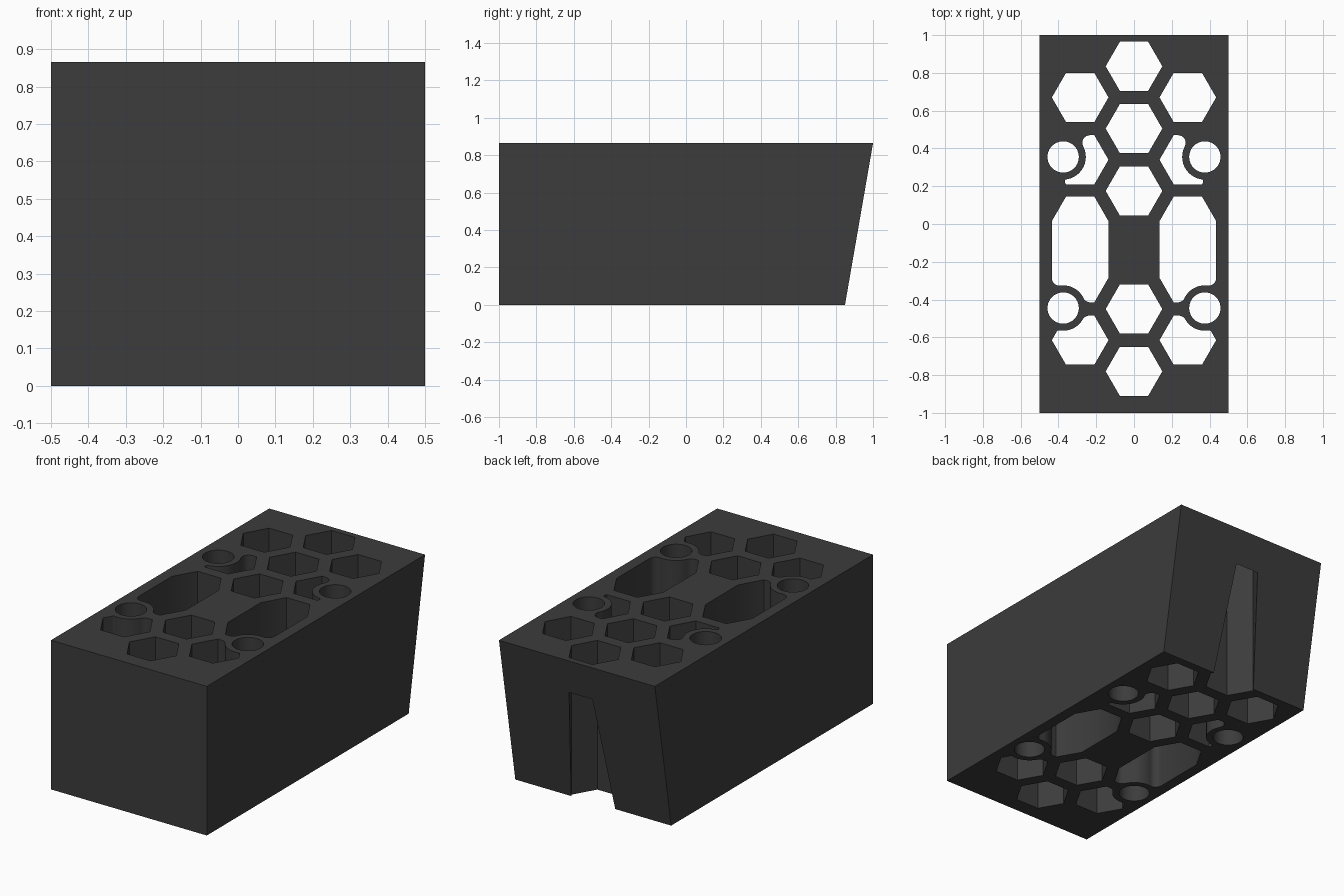
import bpy, bmesh, math
from mathutils import Vector

if "Cube" in bpy.data.objects:
    bpy.data.objects.remove(bpy.data.objects["Cube"])

H = 0.865            # block height
HEX = 0.15           # hexagon corner radius
APO = 0.13           # hexagon half height across flats
BOSS = 0.12          # outer radius of the wall round each bore
BORE = 0.083         # bore radius


def ring(cx, cy, r, n):
    return [Vector((cx + r * math.cos(2 * math.pi * i / n),
                    cy + r * math.sin(2 * math.pi * i / n))) for i in range(n)]


def arc(c, a, b, steps):
    """Points on the shorter arc round c from a to b."""
    a0 = math.atan2(a.y - c.y, a.x - c.x)
    turn = math.atan2(b.y - c.y, b.x - c.x) - a0
    turn = (turn + math.pi) % (2 * math.pi) - math.pi
    r = (a - c).length
    return [c + r * Vector((math.cos(a0 + turn * i / steps), math.sin(a0 + turn * i / steps)))
            for i in range(steps + 1)]


def fillet(boss, p, angle, r, side):
    """Fillet between a straight wall and a boss: centre, wall point, boss point."""
    n = Vector((math.cos(math.radians(angle)), math.sin(math.radians(angle))))
    off = r - (boss - p).dot(n)
    along = math.sqrt((BOSS + r) ** 2 - off ** 2)
    c = boss + n * off + Vector((-n.y, n.x)) * side * along
    return c, c - n * r, boss + (c - boss) * BOSS / (BOSS + r)


def notched(boss, first, second, corners):
    """Pocket outline with a boss bulging into it."""
    boss = Vector(boss)
    c1, w1, b1 = fillet(boss, Vector(first[0]), first[1], first[2], 1)
    c2, w2, b2 = fillet(boss, Vector(second[0]), second[1], second[2], -1)
    return (arc(c1, w1, b1, 8) + arc(boss, b1, b2, 12)[1:-1] + arc(c2, b2, w2, 8)
            + [Vector(p) for p in corners])


# Outlines of the openings on the centre line
outlines = [ring(0, y, HEX, 6) for y in (0.835, 0.505, 0.175, -0.45, -0.78)]

# Outlines on the left, mirrored to the right
left = [
    ring(-0.285, 0.67, HEX, 6),
    ring(-0.375, 0.355, BORE, 40),
    ring(-0.375, -0.445, BORE, 40),
    # upper notched hexagon
    notched((-0.375, 0.355), ((-0.21, 0.47), -90, 0.04), ((-0.36, 0.21), 30, 0.012),
            [(-0.36, 0.21), (-0.21, 0.21), (-0.135, 0.34), (-0.21, 0.47)]),
    # long slot
    notched((-0.375, -0.445), ((-0.435, 0), 0, 0.04), ((-0.21, -0.415), 90, 0.04),
            [(-0.21, -0.415), (-0.135, -0.285), (-0.135, 0.015),
             (-0.21, 0.145), (-0.36, 0.145), (-0.435, 0.015)]),
    # lower notched hexagon
    notched((-0.375, -0.445), ((-0.21, -0.485), -90, 0.04), ((-0.435, -0.615), -30, 0.012),
            [(-0.435, -0.615), (-0.36, -0.745), (-0.21, -0.745),
             (-0.135, -0.615), (-0.21, -0.485)]),
]
for o in left:
    outlines += [o, [Vector((-p.x, p.y)) for p in reversed(o)]]


def prisms(name, loops, offset):
    """Object made of closed 3D loops, each extruded by an offset."""
    bm = bmesh.new()
    for loop in loops:
        a = [bm.verts.new(p) for p in loop]
        b = [bm.verts.new(Vector(p) + Vector(offset)) for p in loop]
        bm.faces.new(a[::-1])
        bm.faces.new(b)
        for i in range(len(a)):
            j = (i + 1) % len(a)
            bm.faces.new((a[i], a[j], b[j], b[i]))
    bmesh.ops.recalc_face_normals(bm, faces=bm.faces)
    mesh = bpy.data.meshes.new(name)
    bm.to_mesh(mesh)
    bm.free()
    ob = bpy.data.objects.new(name, mesh)
    bpy.context.collection.objects.link(ob)
    return ob


# Block with a sloping back
block = prisms("block", [[(-0.5, -1, 0), (-0.5, 0.85, 0), (-0.5, 1, H), (-0.5, -1, H)]], (1, 0, 0))
dark = bpy.data.materials.new("dark grey")
dark.diffuse_color = (0.045, 0.045, 0.045, 1)
dark.use_nodes = True
dark.node_tree.nodes["Principled BSDF"].inputs["Base Color"].default_value = dark.diffuse_color
block.data.materials.append(dark)

# Cut every opening right through
cutter = prisms("opening_cutter", [[(p.x, p.y, -0.1) for p in o] for o in outlines], (0, 0, H + 0.2))
cutter.data.materials.append(dark)
cutter.hide_render = True
mod = block.modifiers.new("openings", 'BOOLEAN')
mod.operation = 'DIFFERENCE'
mod.solver = 'EXACT'
mod.object = cutter
bpy.context.view_layer.objects.active = block
block.select_set(True)
bpy.ops.object.modifier_apply(modifier=mod.name)
bpy.data.objects.remove(cutter)
bpy.ops.object.shade_smooth_by_angle(angle=math.radians(30))
